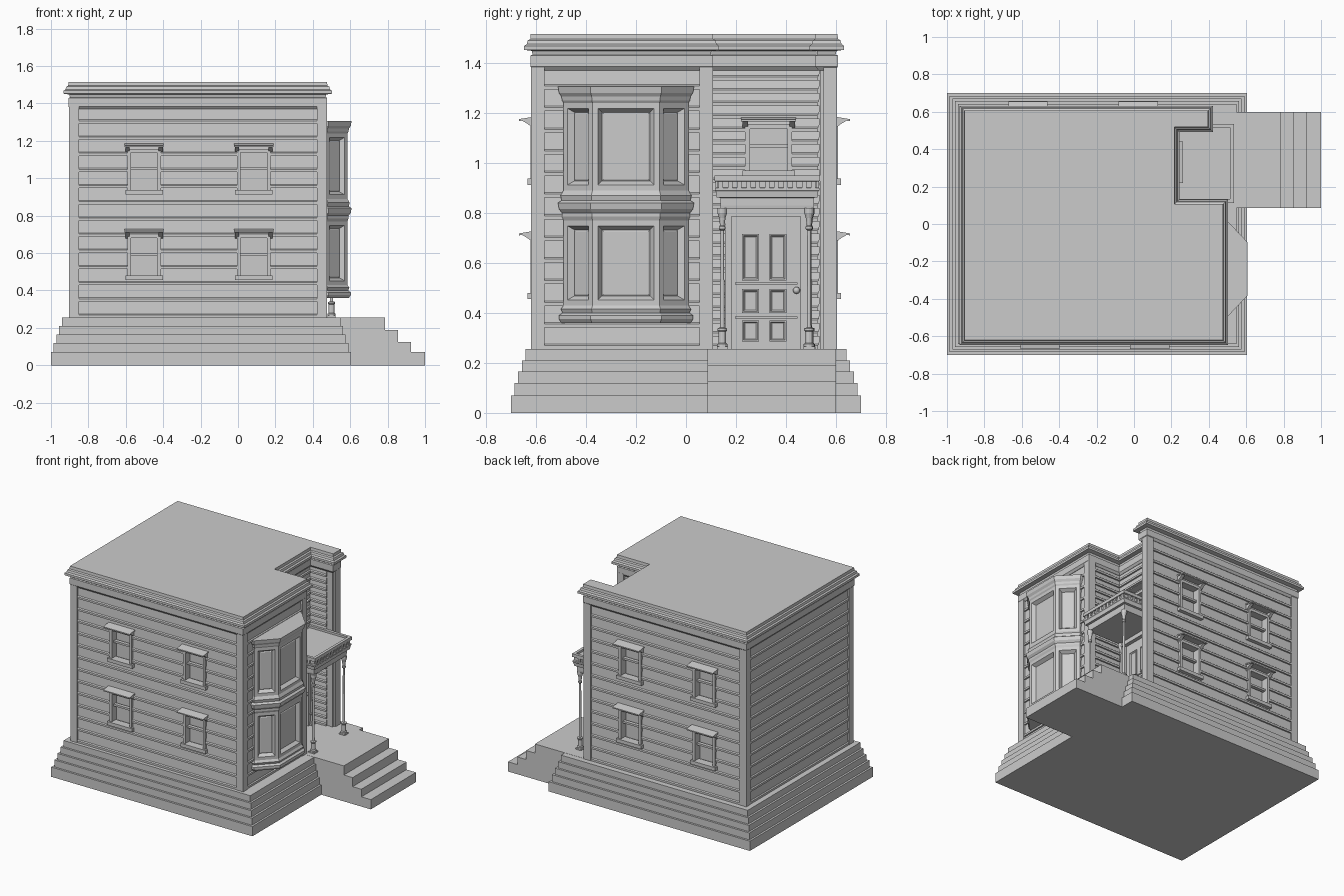
import bpy, bmesh, math
from mathutils import Matrix, Vector

if "Cube" in bpy.data.objects:
    bpy.data.objects.remove(bpy.data.objects["Cube"])


def finish(name, bm):
    bmesh.ops.recalc_face_normals(bm, faces=bm.faces[:])
    me = bpy.data.meshes.new(name)
    bm.to_mesh(me)
    bm.free()
    ob = bpy.data.objects.new(name, me)
    bpy.context.collection.objects.link(ob)
    return ob


def add_box(bm, x0, x1, y0, y1, z0, z1, M=Matrix()):
    size = Matrix.Diagonal((x1 - x0, y1 - y0, z1 - z0, 1))
    mid = Matrix.Translation(((x0 + x1) / 2, (y0 + y1) / 2, (z0 + z1) / 2))
    bmesh.ops.create_cube(bm, size=1, matrix=M @ mid @ size)


def boxes(name, items, M=Matrix()):
    bm = bmesh.new()
    for b in items:
        add_box(bm, *b, M)
    return finish(name, bm)


def offset(pts, d):
    out = []
    for i, p in enumerate(pts):
        a, b = p - pts[i - 1], pts[(i + 1) % len(pts)] - p
        n1 = Vector((a.y, -a.x)).normalized()
        n2 = Vector((b.y, -b.x)).normalized()
        out.append(p + (n1 + n2) * d / (1 + n1.dot(n2)))
    return out


def loft_bm(outline, levels):
    """Stack offset copies of a counter-clockwise outline: levels = (z, offset)."""
    pts = [Vector(p) for p in outline]
    bm = bmesh.new()
    rings = [[bm.verts.new((p.x, p.y, z)) for p in offset(pts, d)] for z, d in levels]
    for lo, hi in zip(rings, rings[1:]):
        for i in range(len(pts)):
            j = (i + 1) % len(pts)
            bm.faces.new((lo[i], lo[j], hi[j], hi[i]))
    bm.faces.new(rings[0][::-1])
    bm.faces.new(rings[-1])
    bmesh.ops.recalc_face_normals(bm, faces=bm.faces[:])
    return bm


def loft(name, outline, levels):
    return finish(name, loft_bm(outline, levels))


def rect(x0, x1, y0, y1):
    return [(x0, y0), (x1, y0), (x1, y1), (x0, y1)]


def siding(name, p, q, count=13, z0=0.255, z1=1.38):
    """Lapped boards along a wall; outward is to the right of p -> q."""
    p, q = Vector(p), Vector(q)
    d = (q - p).normalized()
    n = Vector((d.y, -d.x))
    h = (z1 - z0) / count
    prof = [(-0.02, z0)]
    for i in range(count):
        z = z0 + i * h
        prof += [(0.012, z), (0.012, z + 0.014), (0.005, z + 0.02), (0.001, z + h)]
    prof.append((-0.02, z1))
    bm = bmesh.new()
    ends = [[bm.verts.new((*(e + n * o), z)) for o, z in prof] for e in (p, q)]
    for i in range(len(prof)):
        j = (i + 1) % len(prof)
        bm.faces.new((ends[0][i], ends[0][j], ends[1][j], ends[1][i]))
    bm.faces.new(ends[0][::-1])
    bm.faces.new(ends[1])
    return finish(name, bm)


def wall_frame(x, y, z, deg):
    """Local frame: x along the wall, -y outward."""
    return Matrix.Translation((x, y, z)) @ Matrix.Rotation(math.radians(deg), 4, 'Z')


cut_bm = bmesh.new()


def window(name, M, w=0.17, h=0.275):
    r = w / 2
    top = h - 0.035
    add_box(cut_bm, -r, r, -0.1, 0.04, 0.02, top, M)
    parts = [(-r - 0.015, r + 0.015, -0.028, 0.03, 0, 0.025)]              # sill
    for s in (-1, 1):
        a, b = sorted((s * (r - 0.015), s * (r + 0.004)))
        parts.append((a, b, -0.016, 0.04, 0.02, top))                       # jamb
    parts += [(-r, r, -0.016, 0.04, top - 0.015, top + 0.005),              # head
              (-r, r, 0.005, 0.03, h * 0.48, h * 0.48 + 0.014)]             # sash bar
    boxes(name + "_frame", parts, M)
    # sloping hood with two triangular brackets
    bm = bmesh.new()
    e = r + 0.02
    for x0, x1, prof in [(-e, e, [(0.01, h), (-0.063, h - 0.012), (-0.063, h - 0.02), (0.01, h - 0.01)]),
                         (-e + 0.005, -e + 0.027, [(0.01, h - 0.008), (-0.055, h - 0.016), (-0.03, h - 0.03), (0.01, h - 0.06)]),
                         (e - 0.027, e - 0.005, [(0.01, h - 0.008), (-0.055, h - 0.016), (-0.03, h - 0.03), (0.01, h - 0.06)])]:
        A, B = [[bm.verts.new(M @ Vector((x, y, z))) for y, z in prof] for x in (x0, x1)]
        for i in range(4):
            j = (i + 1) % 4
            bm.faces.new((A[i], A[j], B[j], B[i]))
        bm.faces.new(A[::-1])
        bm.faces.new(B)
    finish(name + "_hood", bm)


# Stepped base and entrance steps
tiers = []
for i, (z0, z1) in enumerate([(0, .07), (.07, .12), (.12, .165), (.165, .21), (.21, .255)]):
    tiers += [(z0, -0.0145 * i), (z1, -0.0145 * i)]
loft("stepped_base", rect(-1, 0.605, -0.7, 0.7), tiers)
bm = bmesh.new()
prof = [(.3, 0), (1, 0), (1, .07), (.925, .07), (.925, .125), (.855, .125),
        (.855, .19), (.785, .19), (.785, .256), (.3, .256)]
f = bm.faces.new([bm.verts.new((x, .085, z)) for x, z in prof])
ext = bmesh.ops.extrude_face_region(bm, geom=[f])
bmesh.ops.translate(bm, vec=(0, .515, 0), verts=[v for v in ext["geom"] if isinstance(v, bmesh.types.BMVert)])
finish("entrance_steps", bm)

# Notched house body with siding
plan = [(-.89, -.605), (.46, -.605), (.46, .09), (.2, .09),
        (.2, .535), (.38, .535), (.38, .59), (-.89, .59)]
walls = [loft("house_body", plan, [(.25, 0), (1.4, 0)]),
         siding("front_siding", (-.85, -.605), (.422, -.605)),
         siding("right_siding", (.46, -.566), (.46, .056)),
         siding("back_siding", (.335, .59), (-.85, .59)),
         siding("left_siding", (-.89, .55), (-.89, -.566)),
         siding("porch_back_siding", (.2, .09), (.2, .535), 22),
         siding("porch_left_siding", (.422, .09), (.2, .09), 22),
         siding("porch_right_siding", (.2, .535), (.335, .535), 22)]

# Corner posts
boxes("corner_posts", [(x, x + .054, y, y + .054, .25, 1.39) for x, y in
                       [(-.904, -.62), (.422, -.62), (.422, .054), (.34, .55), (-.904, .55)]])

# Cornice and flat roof
loft("cornice_roof", plan, [(1.37, .005), (1.385, .017), (1.43, .017), (1.432, .008), (1.448, .012),
                            (1.452, .042), (1.468, .042), (1.475, .032), (1.49, .028), (1.495, .018), (1.515, .016)])

# Windows
for row, z in (("lower", .455), ("upper", .912)):
    for i, x in enumerate((-.502, .084)):
        window(f"front_{row}_window_{i + 1}", wall_frame(x, -.605, z, 0))
    for i, x in enumerate((-.567, .023)):
        window(f"back_{row}_window_{i + 1}", wall_frame(x, .592, z, 180))
window("porch_window", wall_frame(.2, .33, .945, 90), .18, .24)
cutter = finish("window_cutter", cut_bm)
cutter.hide_render = True
cutter.hide_set(True)
for w in walls:
    m = w.modifiers.new("openings", 'BOOLEAN')
    m.object = cutter
    m.operation = 'DIFFERENCE'
    m.solver = 'EXACT'

# Two-storey bay window with inset panes
bay = [(.45, -.49), (.475, -.49), (.585, -.374), (.585, -.106), (.475, .01), (.45, .01)]
bm = loft_bm(bay, [(.36, .008), (.375, .018), (.39, .018), (.4, .004), (.415, .01), (.43, 0),
                   (.77, 0), (.785, .006), (.80, .006), (.815, .018), (.84, .022), (.85, .008), (.87, .012), (.89, 0),
                   (1.24, 0), (1.25, .006), (1.265, .008), (1.28, .018), (1.305, .022)])
for t, d in ((.022, 0), (.016, -.024), (.006, .004)):
    if t == .022:
        panes = [f for f in bm.faces if f.normal.x > .3 and
                 max(v.co.z for v in f.verts) - min(v.co.z for v in f.verts) > .3]
    bmesh.ops.inset_individual(bm, faces=panes, thickness=t, depth=d, use_even_offset=True)
finish("bay_window", bm)

# Front door with frame, raised panels, rails
D = wall_frame(.2, .32, .255, 90)
boxes("door_frame", [(-.165, -.138, -.04, .02, 0, .56), (.138, .165, -.04, .02, 0, .56),
                     (-.175, .175, -.045, .02, .53, .56)], D)
boxes("door_leaf", [(-.14, .14, -.018, .02, 0, .535), (-.125, .125, -.024, 0, .258, .266),
                    (-.125, .125, -.024, 0, .122, .13)], D)
bm = bmesh.new()
for x in (-.062, .047):
    for z0, z1 in ((.03, .115), (.145, .24), (.275, .46)):
        add_box(bm, x - .034, x + .034, -.026, 0, z0, z1, D)
bm.normal_update()
fronts = [f for f in bm.faces if f.normal.x > .9]
bmesh.ops.inset_individual(bm, faces=fronts, thickness=.008, depth=0)
bmesh.ops.inset_individual(bm, faces=fronts, thickness=.008, depth=-.007)
finish("door_panels", bm)
bm = bmesh.new()
bmesh.ops.create_uvsphere(bm, u_segments=16, v_segments=8, radius=.014, matrix=D @ Matrix.Translation((.122, -.035, .235)))
for f in bm.faces:
    f.smooth = True
finish("door_knob", bm)

# Porch canopy with dentils
loft("porch_canopy", rect(.19, .51, .137, .511),
     [(.815, -.002), (.83, 0), (.86, 0), (.862, .015), (.885, .018), (.89, .022), (.9, .022), (.902, .012),
      (.925, .012), (.927, .024), (.95, .024), (.95, .004), (.935, .004)])
dent = [(.5, .53, y, y + .018, .9, .928) for y in [.13 + .037 * i for i in range(11)]]
for y in (.117, .513):
    dent += [(x, x + .018, y, y + .018, .9, .928) for x in [.25 + .037 * i for i in range(7)]]
boxes("canopy_dentils", dent)

# Porch columns, front pair and wall pair
shaft = [(.255, .012), (.275, .012), (.28, .006), (.325, .006), (.33, .01), (.338, .01), (.342, 0),
         (.73, -.002), (.735, .004), (.745, .004), (.75, 0), (.78, .004), (.8, .01), (.82, .01)]
for n, x, y in (("front_left", .5, .145), ("front_right", .5, .492), ("wall_left", .235, .145), ("wall_right", .235, .495)):
    ring = [(x + .009 * math.cos(a), y + .009 * math.sin(a)) for a in [math.tau * k / 12 for k in range(12)]]
    loft(n + "_column", ring, shaft)
    boxes(n + "_column_plinth", [(x - .022, x + .022, y - .022, y + .022, .25, .265)])
